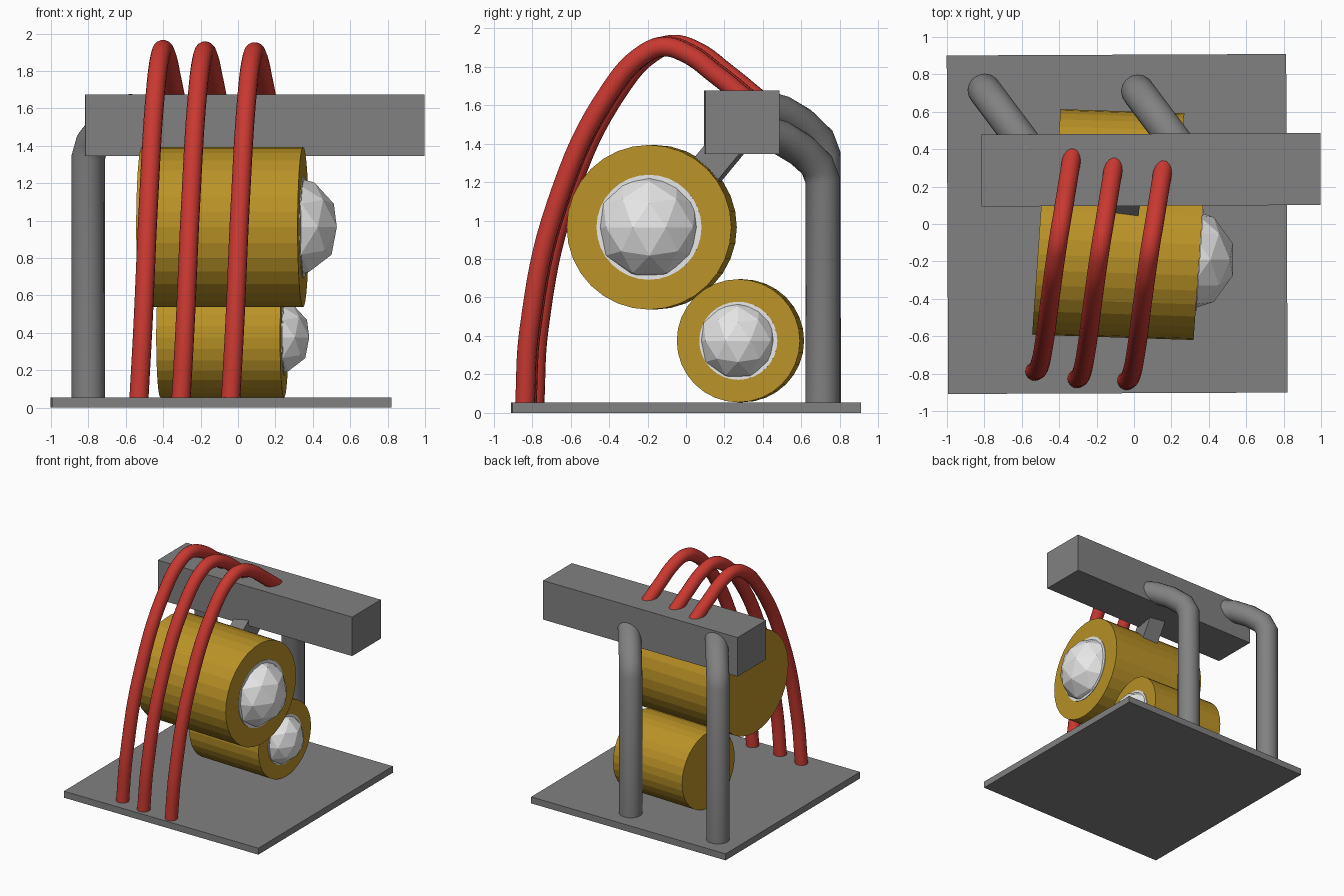
import bpy
import math
from mathutils import Matrix, Vector

cube = bpy.data.objects.get("Cube")
if cube:
    bpy.data.objects.remove(cube, do_unlink=True)


def material(name, rgb):
    mat = bpy.data.materials.new(name)
    mat.use_nodes = True
    mat.diffuse_color = (*rgb, 1)
    mat.node_tree.nodes["Principled BSDF"].inputs["Base Color"].default_value = (*rgb, 1)
    return mat


GREY = material("grey metal", (0.22, 0.22, 0.22))
GOLD = material("gold", (0.49, 0.29, 0.02))
RED = material("red hose", (0.58, 0.04, 0.03))
WHITE = material("white", (0.8, 0.8, 0.8))


def finish(name, mat):
    ob = bpy.context.object
    ob.name = name
    ob.data.materials.clear()
    ob.data.materials.append(mat)
    return ob


def box(name, centre, size, rotation, mat):
    bpy.ops.mesh.primitive_cube_add(size=1, location=centre, rotation=rotation)
    ob = finish(name, mat)
    ob.scale = size
    return ob


def drum(name, centre, radius, length, mat, lean=0.033, slant=0.07):
    """Flat-faceted cylinder along x, its axis and ends slightly askew."""
    bpy.ops.mesh.primitive_cylinder_add(vertices=32, radius=radius, depth=length)
    ob = finish(name, mat)
    skew = Matrix(((1, slant, 0), (-lean, 1, 0), (0, 0, 1))).to_4x4()
    ob.data.transform(skew @ Matrix.Rotation(math.pi / 2, 4, "Y"))
    ob.location = centre
    return ob


def tube(name, points, radius, mat, smooth_path):
    """Round pipe swept along a path, converted to a mesh."""
    curve = bpy.data.curves.new(name, "CURVE")
    curve.dimensions = "3D"
    curve.bevel_depth = radius
    curve.bevel_resolution = 6
    curve.resolution_u = 8
    curve.use_fill_caps = True
    if smooth_path:
        spline = curve.splines.new("BEZIER")
        spline.bezier_points.add(len(points) - 1)
        for bp, p in zip(spline.bezier_points, points):
            bp.co = p
            bp.handle_left_type = bp.handle_right_type = "AUTO"
    else:
        spline = curve.splines.new("POLY")
        spline.points.add(len(points) - 1)
        for sp, p in zip(spline.points, points):
            sp.co = (*p, 1)
    ob = bpy.data.objects.new(name, curve)
    bpy.context.collection.objects.link(ob)
    bpy.ops.object.select_all(action="DESELECT")
    ob.select_set(True)
    bpy.context.view_layer.objects.active = ob
    bpy.ops.object.convert(target="MESH")
    finish(name, mat)
    bpy.ops.object.shade_smooth_by_angle(angle=math.radians(30))


# Base plate and overhead beam
turn = (0, 0, math.radians(0.25))
box("base_plate", (-0.09, 0, 0.0275), (1.815, 1.81, 0.055), turn, GREY)
box("top_beam", (0.09, 0.29, 1.51), (1.815, 0.385, 0.33), turn, GREY)

# Drums, each with a white end disc and a faceted dome on the left end
for size, centre, radius, length, disc, dome, inset in (
    ("large", Vector((-0.083, -0.178, 0.965)), 0.428, 0.863, 0.273, 0.28, 0.345),
    ("small", Vector((-0.084, 0.283, 0.375)), 0.32, 0.662, 0.203, 0.21, 0.265),
):
    drum(size + "_drum", centre, radius, length, GOLD)
    end = centre + Vector((length / 2, -0.033 * length / 2, 0))
    drum(size + "_end_disc", end, disc, 0.01, WHITE)
    bpy.ops.mesh.primitive_ico_sphere_add(
        subdivisions=2, radius=dome, location=centre + Vector((inset, -0.012, 0)))
    finish(size + "_dome", WHITE)

# Strut between the large drum and the beam
box("drum_strut", (-0.03, 0.15, 1.31), (0.14, 0.17, 0.45),
    (math.radians(-40), 0, math.radians(-10)), GREY)

# Rear pipes that bend forward and sideways into the beam
for side, x, y, drop in (("right", -0.8, 0.715, 0), ("left", 0.02, 0.71, 0.13)):
    bend = [(0, 1.34), (0.03, 1.42), (0.115, 1.5), (0.215, 1.56), (0.32, 1.59)]
    path = [(x, y, 0.03)]
    path += [(x + 0.75 * d, y - d, z - drop) for d, z in bend]
    tube(side + "_rear_pipe", path, 0.09, GREY, False)

# Three arching hoses of one shape
arch = [(-0.04, -0.838, 0.03), (-0.018, -0.815, 0.43), (0.012, -0.672, 1.09),
        (0.05, -0.385, 1.69), (0.073, -0.22, 1.865), (0.088, -0.12, 1.903),
        (0.108, 0, 1.87), (0.134, 0.16, 1.755), (0.165, 0.35, 1.6)]
for name, shift in (("left", (0, 0, 0)),
                    ("middle", (-0.265, 0.01, 0.004)),
                    ("right", (-0.49, 0.05, 0.012))):
    path = [Vector(p) + Vector(shift) for p in arch]
    tube(name + "_hose", path, 0.051, RED, True)
